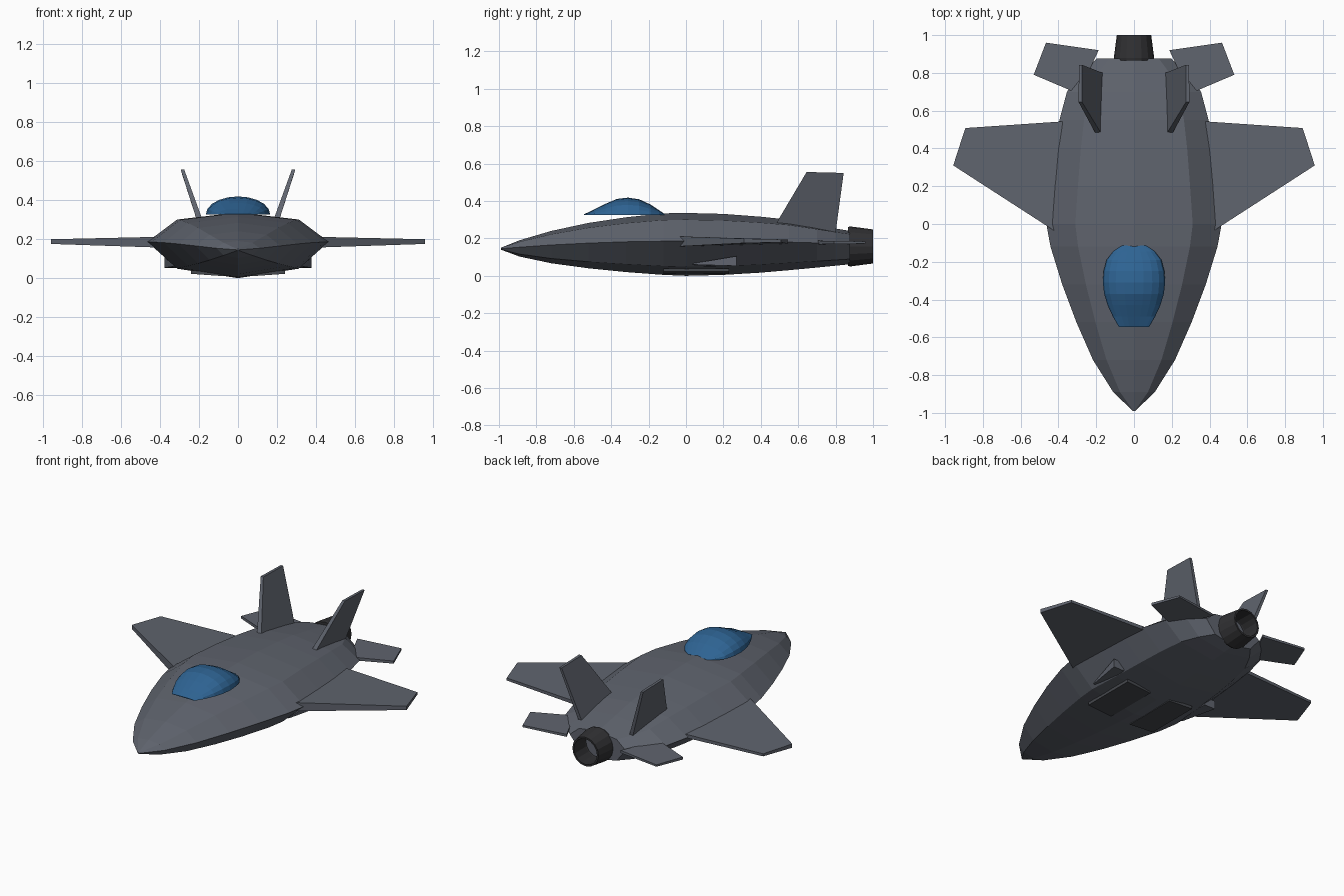
import bpy, bmesh, math
from mathutils import Vector


def material(name, rgb):
    m = bpy.data.materials.new(name)
    m.diffuse_color = (*rgb, 1)
    return m


BODY = material("body_grey", (0.115, 0.127, 0.155))
GLASS = material("canopy_blue", (0.027, 0.125, 0.29))
DARK = material("nozzle_dark", (0.03, 0.03, 0.033))
PANEL = material("panel_dark", (0.06, 0.065, 0.075))


def loft(name, rings, mat, caps=True, closed=False):
    """Skin a list of equal-length rings."""
    bm = bmesh.new()
    loops = [[bm.verts.new(p) for p in r] for r in rings]
    n = len(rings[0])
    pairs = list(zip(loops, loops[1:]))
    if closed:
        pairs.append((loops[-1], loops[0]))
    for a, b in pairs:
        for i in range(n):
            j = (i + 1) % n
            bm.faces.new((a[i], a[j], b[j], b[i]))
    if caps and not closed:
        bm.faces.new(loops[0])
        bm.faces.new(loops[-1])
    bmesh.ops.remove_doubles(bm, verts=bm.verts, dist=1e-5)
    bmesh.ops.recalc_face_normals(bm, faces=bm.faces)
    me = bpy.data.meshes.new(name)
    bm.to_mesh(me)
    bm.free()
    ob = bpy.data.objects.new(name, me)
    bpy.context.collection.objects.link(ob)
    me.materials.append(mat)
    return ob


def pair(name, rings, mat):
    """Make a right part and its mirrored left twin."""
    loft("right_" + name, rings, mat)
    loft("left_" + name, [[(-x, y, z) for x, y, z in r] for r in rings], mat)


# Fuselage: eight-sided sections (y, half width, top, chine, bottom)
stations = [
    (-0.99, 0.006, 0.150, 0.145, 0.140),
    (-0.89, 0.110, 0.190, 0.153, 0.103),
    (-0.72, 0.217, 0.240, 0.165, 0.067),
    (-0.52, 0.305, 0.283, 0.175, 0.040),
    (-0.32, 0.380, 0.313, 0.182, 0.020),
    (-0.12, 0.442, 0.334, 0.185, 0.005),
    (0.00, 0.464, 0.336, 0.186, 0.000),
    (0.20, 0.443, 0.331, 0.185, 0.005),
    (0.40, 0.420, 0.316, 0.183, 0.017),
    (0.55, 0.395, 0.300, 0.180, 0.030),
    (0.70, 0.355, 0.272, 0.176, 0.044),
    (0.80, 0.280, 0.253, 0.172, 0.054),
    (0.877, 0.195, 0.240, 0.168, 0.062),
]
rings = []
for y, w, top, mid, bot in stations:
    sh = mid + (top - mid) * 0.76
    lo = mid - (mid - bot) * 0.74
    rings.append([(0, y, top), (0.67 * w, y, sh), (w, y, mid), (0.67 * w, y, lo),
                  (0, y, bot), (-0.67 * w, y, lo), (-w, y, mid), (-0.67 * w, y, sh)])
loft("fuselage", rings, BODY)

# Canopy: domed arches with a flat base (y, half width, height)
arches = [(-0.545, 0.08, 0.004), (-0.49, 0.112, 0.03), (-0.43, 0.140, 0.06),
          (-0.37, 0.158, 0.086), (-0.31, 0.165, 0.093), (-0.25, 0.161, 0.084),
          (-0.19, 0.145, 0.056), (-0.145, 0.11, 0.026), (-0.115, 0.066, 0.006)]
loft("canopy", [[(w * math.cos(math.pi * i / 10), y, 0.325 + h * math.sin(math.pi * i / 10))
                 for i in range(11)] for y, w, h in arches], GLASS)


def flat_surface(name, corners):
    """Horizontal wing from corners (x, y, z, half thickness)."""
    pair(name, [[(x, y, z + s * t) for x, y, z, t in corners] for s in (-1, 1)], BODY)


# Main wings and tailplanes
flat_surface("wing", [(0.42, -0.037, 0.184, 0.027), (0.957, 0.31, 0.187, 0.012),
                      (0.893, 0.508, 0.187, 0.008), (0.378, 0.543, 0.183, 0.011)])
flat_surface("tailplane", [(0.295, 0.69, 0.178, 0.010), (0.531, 0.79, 0.178, 0.008),
                           (0.466, 0.96, 0.178, 0.006), (0.187, 0.92, 0.178, 0.008)])

# Twin canted fins: (x, y, z) on the mid plane, thickened sideways
fin = [(0.192, 0.485, 0.285), (0.284, 0.645, 0.555), (0.284, 0.843, 0.55), (0.178, 0.80, 0.232)]
half = (0.015, 0.009, 0.008, 0.012)
pair("fin", [[(x + s * t, y, z) for (x, y, z), t in zip(fin, half)] for s in (-1, 1)], BODY)

# Exhaust nozzle: tapered tube turned about the y axis
profile = [(0.104, 0.865), (0.107, 0.878), (0.091, 1.0), (0.080, 1.0), (0.085, 0.885), (0.08, 0.865)]
loft("nozzle", [[(r * math.cos(a), y, 0.157 + r * math.sin(a))
                 for a in (2 * math.pi * i / 16 for i in range(16))]
                for r, y in profile], DARK, closed=True)

# Belly bay doors
pair("bay_door", [[(x, y, z) for x, z in ((0.07, 0.010), (0.24, 0.022), (0.24, 0.040), (0.07, 0.026))]
                  for y in (-0.12, 0.23)], PANEL)

# Small wedge intakes under the wing roots
pair("intake", [[(0.29, 0.035, 0.058), (0.33, 0.035, 0.060), (0.33, 0.035, 0.066), (0.29, 0.035, 0.066)],
                [(0.30, 0.27, 0.053), (0.375, 0.27, 0.053), (0.375, 0.27, 0.105), (0.30, 0.27, 0.105)]], BODY)
